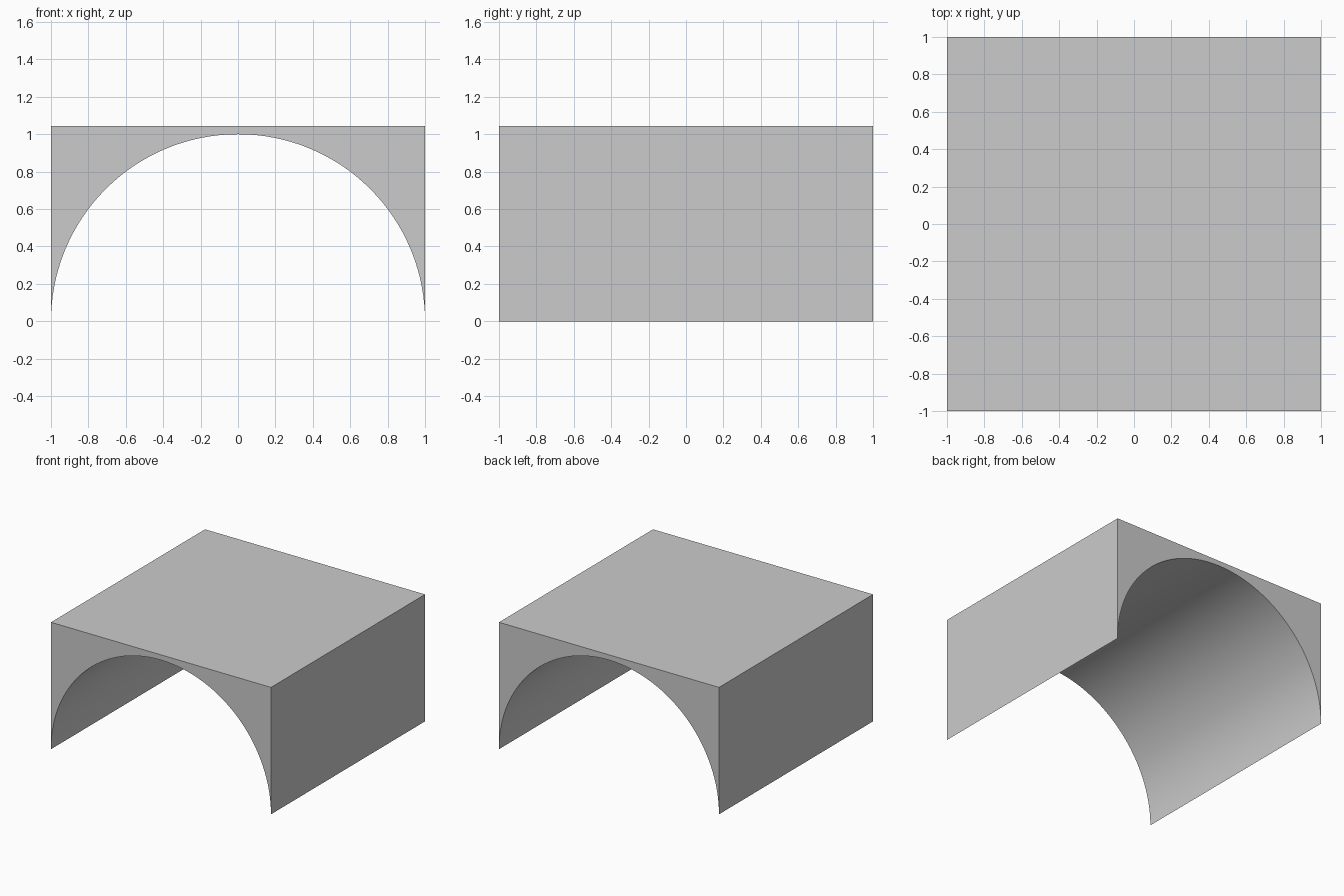
import bpy, bmesh, math

if "Cube" in bpy.data.objects:
    bpy.data.objects.remove(bpy.data.objects["Cube"])

HEIGHT = 1.043
RADIUS = 1.0
DEPTH = 2.0
SEGMENTS = 64

# Front profile: half-round arch from right foot to left foot, then the square outer corners
profile = [(RADIUS * math.cos(math.pi * i / SEGMENTS),
            RADIUS * math.sin(math.pi * i / SEGMENTS)) for i in range(SEGMENTS)]
profile += [(-RADIUS, 0.0), (-RADIUS, HEIGHT), (RADIUS, HEIGHT)]

# Extrude the profile from front to back
bm = bmesh.new()
front = bm.faces.new([bm.verts.new((x, -DEPTH / 2, z)) for x, z in profile])
result = bmesh.ops.extrude_face_region(bm, geom=[front], use_keep_orig=True)
back_verts = [g for g in result["geom"] if isinstance(g, bmesh.types.BMVert)]
bmesh.ops.translate(bm, verts=back_verts, vec=(0, DEPTH, 0))
bmesh.ops.recalc_face_normals(bm, faces=bm.faces)

mesh = bpy.data.meshes.new("arch_block")
bm.to_mesh(mesh)
bm.free()
arch = bpy.data.objects.new("arch_block", mesh)
bpy.context.collection.objects.link(arch)

# Smooth vault, crisp outer edges
bpy.context.view_layer.objects.active = arch
arch.select_set(True)
bpy.ops.object.shade_smooth_by_angle(angle=math.radians(30))
